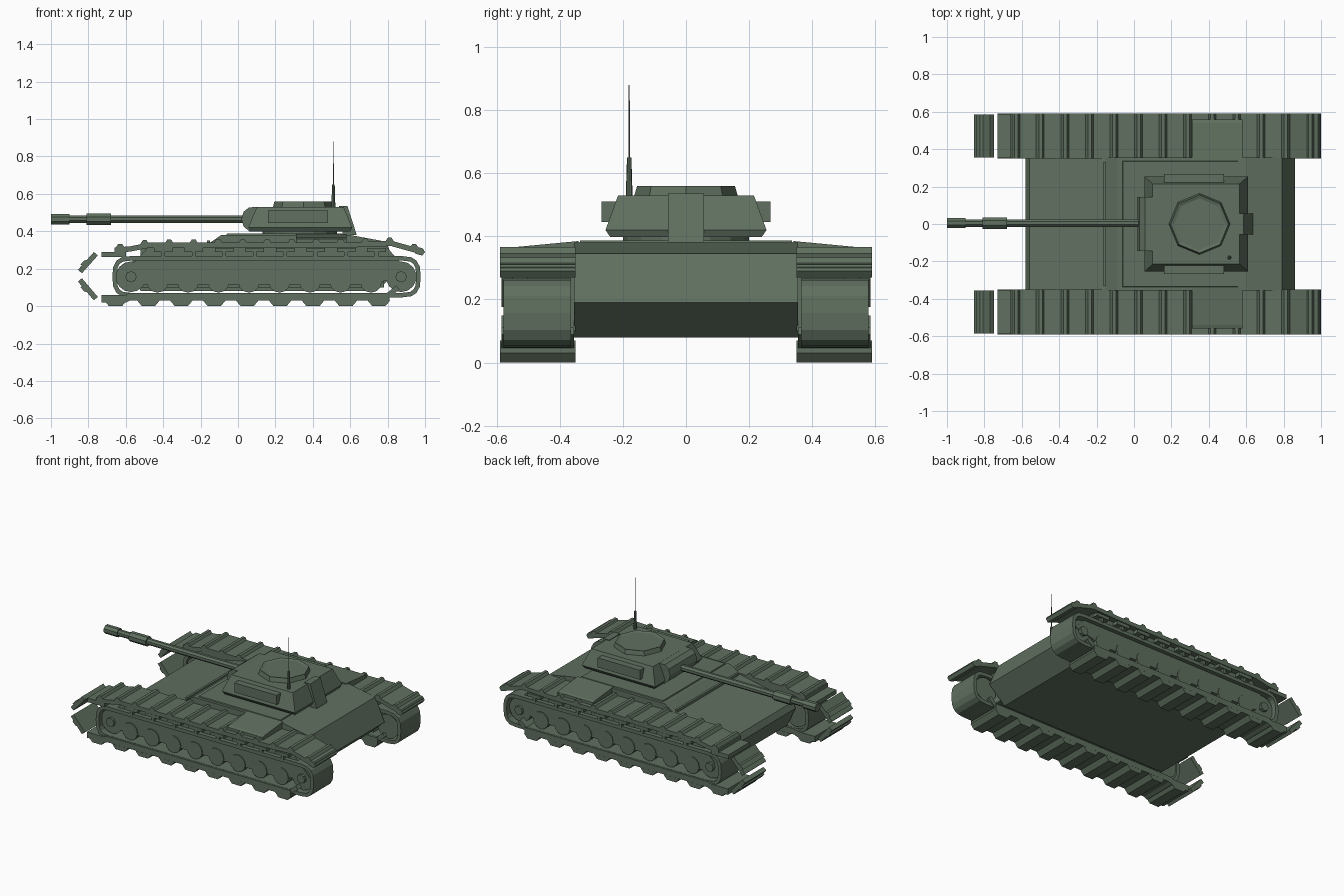
import bpy, bmesh
from math import pi, cos, sin
from mathutils import Matrix, Vector

cube = bpy.data.objects.get("Cube")
if cube:
    bpy.data.objects.remove(cube, do_unlink=True)

green = bpy.data.materials.new("olive green")
green.use_nodes = True
colour = (0.115, 0.16, 0.115, 1)
green.diffuse_color = colour
bsdf = green.node_tree.nodes["Principled BSDF"]
bsdf.inputs["Base Color"].default_value = colour
bsdf.inputs["Roughness"].default_value = 0.8


def finish(name, bm, mirror=False, thick=0):
    if not thick:
        bmesh.ops.recalc_face_normals(bm, faces=bm.faces)
    mesh = bpy.data.meshes.new(name)
    bm.to_mesh(mesh)
    bm.free()
    mesh.materials.append(green)
    obj = bpy.data.objects.new(name, mesh)
    bpy.context.collection.objects.link(obj)
    if thick:
        mod = obj.modifiers.new("thickness", "SOLIDIFY")
        mod.thickness = thick
        mod.offset = 0
    if mirror:
        mod = obj.modifiers.new("other side", "MIRROR")
        mod.use_axis = (False, True, False)
    return obj


def add_prism(bm, profile, y0, y1):
    """Side profile (x, z) extruded across y."""
    a = [bm.verts.new((x, y0, z)) for x, z in profile]
    b = [bm.verts.new((x, y1, z)) for x, z in profile]
    bm.faces.new(a)
    bm.faces.new(b[::-1])
    for i in range(len(a)):
        j = (i + 1) % len(a)
        bm.faces.new((a[i], b[i], b[j], a[j]))


def prism(name, profile, y0, y1, mirror=False):
    bm = bmesh.new()
    add_prism(bm, profile, y0, y1)
    return finish(name, bm, mirror)


def rect(x0, x1, z0, z1):
    return [(x0, z0), (x1, z0), (x1, z1), (x0, z1)]


def strip(name, path, y0, y1, thick, closed=False):
    """Thin plate following a side path, on both sides."""
    bm = bmesh.new()
    a = [bm.verts.new((x, y0, z)) for x, z in path]
    b = [bm.verts.new((x, y1, z)) for x, z in path]
    for i in range(len(a) if closed else len(a) - 1):
        j = (i + 1) % len(a)
        bm.faces.new((a[i], b[i], b[j], a[j]))
    return finish(name, bm, True, thick)


def add_cone(bm, centre, r1, r2, depth, axis="Z", sides=8, turn=0):
    rot = {"Z": Matrix(), "X": Matrix.Rotation(pi / 2, 4, "Y"),
           "Y": Matrix.Rotation(pi / 2, 4, "X")}[axis]
    bmesh.ops.create_cone(bm, cap_ends=True, segments=sides, radius1=r1, radius2=r2, depth=depth,
                          matrix=Matrix.Translation(centre) @ rot @ Matrix.Rotation(turn, 4, "Z"))


def loft(name, layers):
    """Stacked rectangles given as (z, x0, x1, half width)."""
    bm = bmesh.new()
    rings = [[bm.verts.new(p) for p in ((x0, -w, z), (x1, -w, z), (x1, w, z), (x0, w, z))]
             for z, x0, x1, w in layers]
    bm.faces.new(rings[0][::-1])
    bm.faces.new(rings[-1])
    for lo, hi in zip(rings, rings[1:]):
        for i in range(4):
            j = (i + 1) % 4
            bm.faces.new((lo[i], lo[j], hi[j], hi[i]))
    return finish(name, bm)


# Hull
prism("hull", [(-0.52, 0.08), (0.74, 0.08), (0.86, 0.19), (0.79, 0.345), (0.6, 0.38),
               (-0.09, 0.38), (-0.155, 0.335), (-0.56, 0.25), (-0.58, 0.21)], -0.355, 0.355)
loft("upper_deck", [(0.37, -0.065, 0.56, 0.34), (0.387, -0.06, 0.555, 0.335)])
prism("glacis_rib", rect(-0.165, -0.15, 0.32, 0.35), -0.33, 0.33)

# Sloped side lockers over the tracks
bm = bmesh.new()
ends = [[bm.verts.new((x, y, z)) for y, z in
         ((0.34, 0.33), (0.56, 0.33), (0.56, 0.36), (0.54, 0.366), (0.34, 0.385))]
        for x in (0.31, 0.58)]
bm.faces.new(ends[0])
bm.faces.new(ends[1])
for i in range(5):
    j = (i + 1) % 5
    bm.faces.new((ends[0][i], ends[0][j], ends[1][j], ends[1][i]))
finish("side_locker", bm, True)

# Turret
bm = bmesh.new()
add_cone(bm, (0.33, 0, 0.39), 0.2, 0.2, 0.03, sides=16)
finish("turret_ring", bm)
loft("turret", [(0.398, 0.07, 0.6, 0.24), (0.42, 0.055, 0.61, 0.255), (0.53, 0.1, 0.565, 0.215)])
prism("mantlet", [(0.11, 0.4), (0.06, 0.4), (0.03, 0.425), (0.018, 0.465),
                  (0.03, 0.505), (0.06, 0.528), (0.11, 0.53)], -0.145, 0.145)
prism("turret_side_box", rect(0.16, 0.48, 0.445, 0.51), 0.21, 0.268, True)
prism("turret_rear_box", [(0.56, 0.38), (0.635, 0.38), (0.585, 0.535), (0.54, 0.535)], -0.057, 0.057)

# Cupola with a raised hatch rim
bm = bmesh.new()
add_cone(bm, (0.35, 0, 0.542), 0.165, 0.155, 0.036)
top = max(bm.faces, key=lambda f: f.calc_center_median().z)
bmesh.ops.inset_region(bm, faces=[top], thickness=0.018, depth=-0.006)
finish("cupola", bm)

# Gun
bm = bmesh.new()
for x0, x1, r in ((-0.99, 0.06, 0.022), (-1, -0.9, 0.03), (-0.81, -0.68, 0.033)):
    add_cone(bm, ((x0 + x1) / 2, 0.005, 0.465), r, r, x1 - x0, "X", turn=pi / 8)
finish("gun_barrel", bm)

# Antenna
bm = bmesh.new()
add_cone(bm, (0.51, -0.18, 0.585), 0.011, 0.007, 0.13)
add_cone(bm, (0.51, -0.18, 0.76), 0.003, 0.0015, 0.24, sides=6)
finish("antenna", bm)

# Inner belt round the running gear
belt = []
for cx, start in ((0.88, -pi / 2), (-0.575, pi / 2)):
    for i in range(9):
        a = start + pi * i / 8
        c, s = cos(a), sin(a)
        belt.append((cx + 0.085 * (abs(c) ** 0.7) * (1 if c > 0 else -1),
                     0.157 + 0.098 * (abs(s) ** 0.7) * (1 if s > 0 else -1)))
strip("track_belt", belt, 0.365, 0.578, 0.024, True)

# Running gear: side armour, inner body and wheels
prism("side_armour", [(-0.6, 0.19), (-0.55, 0.24), (-0.48, 0.315), (0.78, 0.33), (0.93, 0.17),
                      (0.8, 0.14), (0.72, 0.115), (-0.5, 0.115), (-0.58, 0.15)], 0.5, 0.55, True)
prism("running_gear_body", rect(-0.52, 0.78, 0.1, 0.32), 0.35, 0.51, True)
bm = bmesh.new()
for x in (-0.572, 0.872):
    add_cone(bm, (x, 0.46, 0.157), 0.082, 0.082, 0.17, "Y", 14)
    add_cone(bm, (x, 0.555, 0.157), 0.03, 0.03, 0.025, "Y", 8)
for i in range(8):
    add_cone(bm, (-0.43 + 0.163 * i, 0.47, 0.13), 0.058, 0.058, 0.17, "Y", 12)
finish("wheels", bm, True)

# Upper track run, with tapered ridges
upper = [(-0.66, 0.3), (-0.58, 0.305), (-0.48, 0.325), (0.62, 0.328), (0.82, 0.335), (0.99, 0.288)]
strip("upper_track", upper, 0.35, 0.59, 0.028)


def run_height(x):
    for (xa, za), (xb, zb) in zip(upper, upper[1:]):
        if xa <= x <= xb:
            return za + (zb - za) * (x - xa) / (xb - xa)
    return upper[0][1]


bm = bmesh.new()
for i in range(13):
    x = -0.63 + 0.131 * i
    z = run_height(x)
    add_prism(bm, [(x - 0.03, z), (x + 0.03, z), (x + 0.01, z + 0.031), (x - 0.01, z + 0.031)],
              0.35, 0.59)
finish("upper_track_ridges", bm, True)
prism("rear_track_tip", [(0.95, 0.28), (0.985, 0.27), (1, 0.29), (0.985, 0.31), (0.94, 0.32)],
      0.35, 0.59, True)

# Lower track run, with cleats
strip("lower_track", [(-0.73, 0.04), (-0.6, 0.04), (-0.58, 0.05), (0.81, 0.05)], 0.35, 0.59, 0.04)
bm = bmesh.new()
for i in range(9):
    x = -0.655 + 0.176 * i
    add_prism(bm, [(x - 0.06, 0.03), (x - 0.035, 0), (x + 0.035, 0), (x + 0.06, 0.03)], 0.35, 0.59)
finish("lower_track_cleats", bm, True)

# Loose angled links at the front, and the link rising at the rear
links = (("front_upper_link", (-0.845, 0.185), (-0.76, 0.28)),
         ("front_lower_link", (-0.845, 0.14), (-0.76, 0.04)),
         ("front_flat_link", (-0.73, 0.276), (-0.6, 0.276)),
         ("rear_rising_link", (0.775, 0.035), (0.855, 0.1)))
for name, a, b in links:
    strip(name, [a, b], 0.355, 0.585, 0.028)
    if name.startswith("front_") and "flat" not in name:
        a, b = Vector(a), Vector(b)
        d = b - a
        out = Vector((-abs(d.y), 0.0)).normalized() * 0.03
        pts = [a + d * 0.3, a + d * 0.7, a + d * 0.62 + out, a + d * 0.38 + out]
        prism(name + "_cleat", [tuple(p) for p in pts], 0.355, 0.585, True)

# Hanging brackets along the upper run
bm = bmesh.new()
for i in range(8):
    x = -0.4 + 0.163 * i
    add_prism(bm, rect(x - 0.05, x + 0.05, 0.288, 0.31), 0.545, 0.588)
    add_prism(bm, rect(x - 0.01, x + 0.01, 0.26, 0.29), 0.545, 0.582)
finish("track_brackets", bm, True)
